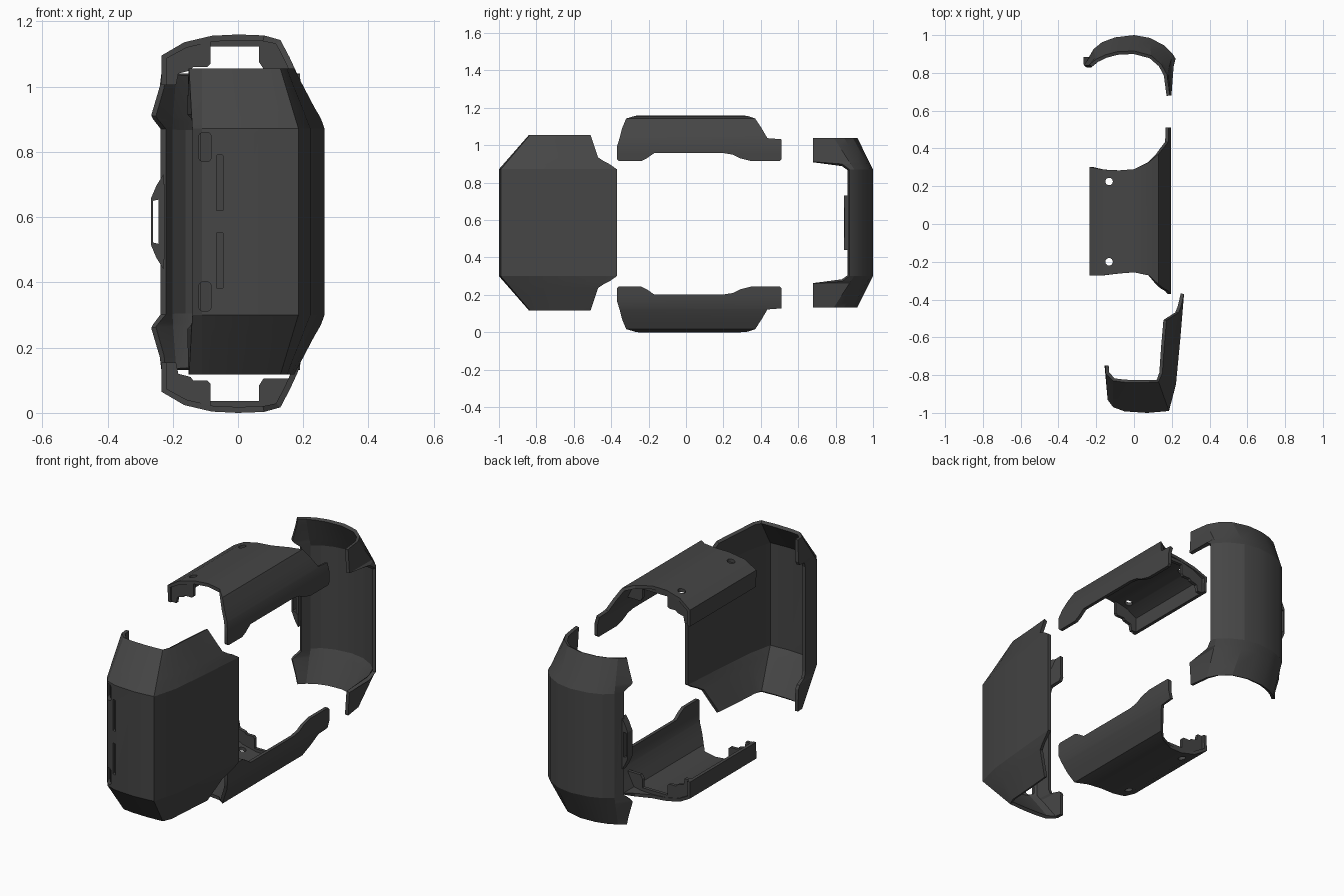
import bpy, bmesh, math
from mathutils import Matrix

if "Cube" in bpy.data.objects:
    bpy.data.objects.remove(bpy.data.objects["Cube"])

SHELL_H = 1.172   # z + mirrored z for the two end shells
PLATE_H = 1.16    # same for the top and bottom plates
WALL = 0.018

dark = bpy.data.materials.new("dark_plastic")
dark.diffuse_color = (0.06, 0.06, 0.06, 1)
dark.use_nodes = True
dark.node_tree.nodes["Principled BSDF"].inputs["Base Color"].default_value = dark.diffuse_color


def make(name, verts, faces):
    me = bpy.data.meshes.new(name)
    me.from_pydata(verts, [], faces)
    me.materials.append(dark)
    ob = bpy.data.objects.new(name, me)
    bpy.context.collection.objects.link(ob)
    return ob


def prism(name, pts, place, a, b):
    """Extrude a 2D polygon between depths a and b; place maps (u, v, d) to xyz."""
    n = len(pts)
    verts = [place(u, v, d) for d in (a, b) for u, v in pts]
    faces = [list(range(n))[::-1], list(range(n, 2 * n))]
    faces += [[i, (i + 1) % n, n + (i + 1) % n, n + i] for i in range(n)]
    ob = make(name, verts, faces)
    bm = bmesh.new()
    bm.from_mesh(ob.data)
    bmesh.ops.recalc_face_normals(bm, faces=bm.faces)
    bm.to_mesh(ob.data)
    bm.free()
    return ob


def along_y(u, v, d):
    return (u, d, v)


def along_x(u, v, d):
    return (d, u, v)


def along_z(u, v, d):
    return (u, v, d)


def pill(cx, cy, w, h, r, seg=4):
    """Upright rounded slot outline with corner radius r."""
    pts = []
    for q, (sx, sy) in enumerate(((1, 1), (-1, 1), (-1, -1), (1, -1))):
        for k in range(seg + 1):
            a = math.pi / 2 * (q + k / seg)
            pts.append((cx + sx * (w / 2 - r) + r * math.cos(a),
                        cy + sy * (h / 2 - r) + r * math.sin(a)))
    return pts


def sheet(name, rows):
    """Skin rows of points with quads."""
    n = len(rows[0])
    verts = [p for r in rows for p in r]
    faces = [(k * n + i, k * n + i + 1, (k + 1) * n + i + 1, (k + 1) * n + i)
             for k in range(len(rows) - 1) for i in range(n - 1)]
    return make(name, verts, faces)


def finish(ob, cutters=()):
    """Thicken inward, cut openings and bake the result."""
    m = ob.modifiers.new("wall", 'SOLIDIFY')
    m.thickness, m.offset, m.use_even_offset = WALL, -1, False
    for c in cutters:
        b = ob.modifiers.new("cut", 'BOOLEAN')
        b.operation, b.solver, b.object = 'DIFFERENCE', 'EXACT', c
    bpy.context.view_layer.update()
    dg = bpy.context.evaluated_depsgraph_get()
    me = bpy.data.meshes.new_from_object(ob.evaluated_get(dg))
    ob.modifiers.clear()
    ob.data = me
    for c in cutters:
        bpy.data.objects.remove(c)
    return ob


def mirror_z(ob, name, h):
    me = ob.data.copy()
    me.transform(Matrix.Translation((0, 0, h)) @ Matrix.Diagonal((1, 1, -1, 1)))
    me.flip_normals()
    new = bpy.data.objects.new(name, me)
    bpy.context.collection.objects.link(new)
    return new


def end_shell(name, full, rim, levels):
    """Loft the plan section from full size to the rim, above and below the middle."""
    z0, z1 = levels[0][0], levels[-1][0]
    upper = []
    for z, start, end in levels:
        t = (z - z0) / (z1 - z0)
        sec = [(a[0] + (b[0] - a[0]) * t, a[1] + (b[1] - a[1]) * t)
               for a, b in zip(full, rim)]
        sec[0], sec[-1] = start or sec[0], end or sec[-1]
        upper.append((z, sec))
    rows = [(SHELL_H - z, s) for z, s in reversed(upper)] + upper
    return sheet(name, [[(x, y, z) for x, y in s] for z, s in rows])


# Front grip shell: wraps the -y end, long wall on the right
front = end_shell(
    "front_shell",
    [(-.14, -.83), (-.14, -.93), (-.11, -.97), (-.05, -.992), (.07, -1),
     (.185, -.99), (.222, -.85), (.245, -.61), (.265, -.37)],
    [(-.152, -.75), (-.15, -.79), (-.11, -.83), (-.05, -.838), (.04, -.84),
     (.13, -.835), (.15, -.79), (.16, -.65), (.172, -.51)],
    [(.872, None, None), (.9, (-.142, -.82), (.255, -.41)),
     (.915, (-.155, -.76), (.247, -.44)), (.935, (-.155, -.75), (.235, -.47)),
     (1.055, None, None)])
cuts = []
for s in (1, -1):
    mid = SHELL_H / 2
    cuts.append(prism("slot_cutter", pill(-.056, mid + s * .119, .02, .17, .003), along_y, -1.05, -.93))
    cuts.append(prism("button_cutter", pill(-.101, mid + s * .229, .038, .09, .014), along_y, -1.05, -.935))
finish(front, cuts)

# Back shell: curved wrap around the +y end with corner tabs
back = end_shell(
    "back_shell",
    [(.22, .875), (.205, .9), (.16, .945), (.085, .985), (0, 1), (-.1, .988),
     (-.17, .962), (-.215, .925), (-.237, .872)],
    [(.19, .68), (.175, .79), (.145, .845), (.09, .892), (0, .916), (-.09, .912),
     (-.15, .896), (-.2, .873), (-.235, .845)],
    [(.87, None, None), (.9, (.21, .835), (-.26, .846)),
     (.912, (.198, .68), (-.266, .84)), (1.0, (.192, .68), (-.24, .84)),
     (1.04, None, None)])
finish(back)

# Strap loop on the left edge of the back shell
loop = prism("strap_loop",
             [(-.228, .44), (-.25, .475), (-.267, .515), (-.267, .657), (-.25, .697), (-.228, .732),
              (-.228, .668), (-.243, .654), (-.26, .65), (-.26, .522), (-.243, .518), (-.228, .504)],
             along_y, .845, .885)
bar = prism("strap_bar", [(-.243, .48), (-.226, .47), (-.226, .702), (-.243, .692)],
            along_y, .847, .885)

# Top plate: arched section, each station (x, z, y start, y end)
stations = [(-.235, 1.005, -.27, .3), (-.235, 1.095, -.272, .302), (-.165, 1.136, -.272, .288),
            (-.08, 1.156, -.262, .284), (0, 1.16, -.256, .29), (.08, 1.157, -.272, .328),
            (.13, 1.143, -.32, .37), (.158, 1.09, -.342, .405), (.182, 1.038, -.355, .435),
            (.184, 1.032, -.357, .51), (.195, .99, -.37, .51), (.195, .958, -.37, .51)]
top = make("top_plate",
           [(x, y, z) for x, z, a, b in stations for y in (a, b)],
           [(2 * i, 2 * i + 2, 2 * i + 3, 2 * i + 1) for i in range(len(stations) - 1)])
finish(top, [prism("screw_cutter",
                   [(-.132 + .02 * math.cos(k * math.pi / 8), y + .02 * math.sin(k * math.pi / 8))
                    for k in range(16)], along_z, 1.05, 1.3) for y in (.225, -.2)])

# Lower tabs of the plate's right wall and the ribs closing its ends
parts = [
    ("wall_tab_front", prism("top_wall_tab_front",
        [(-.37, .958), (-.37, .925), (-.36, .915), (-.24, .915), (-.21, .93), (-.17, .958)],
        along_x, .177, .195)),
    ("wall_tab_back", prism("top_wall_tab_back",
        [(.2, .958), (.25, .95), (.29, .93), (.35, .915), (.5, .915), (.51, .925), (.51, .958)],
        along_x, .177, .195)),
    ("corner_rib", prism("top_corner_rib",
        [(-.085, 1.145), (-.085, 1.123), (.065, 1.123), (.065, 1.075), (.078, 1.055),
         (.16, 1.055), (.125, 1.135), (.065, 1.145)], along_y, .265, .283)),
]
left_rib = [(-.23, 1.005), (-.19, 1.005), (-.183, 1.04), (-.145, 1.05), (-.138, 1.06), (-.095, 1.06),
            (-.085, 1.07), (-.085, 1.15), (-.165, 1.13), (-.23, 1.09)]
for tag, y in (("front", -.262), ("back", .265)):
    parts.append(("end_rib_" + tag, prism("top_end_rib_" + tag, left_rib, along_y, y, y + .018)))

# Bottom plate mirrors the top one
made = [top, mirror_z(top, "bottom_plate", PLATE_H)]
for tag, ob in parts:
    made += [ob, mirror_z(ob, "bottom_" + tag, PLATE_H)]

# Soft shading over shallow bends only
bpy.ops.object.select_all(action='DESELECT')
for ob in made + [front, back, loop, bar]:
    ob.select_set(True)
bpy.context.view_layer.objects.active = front
bpy.ops.object.shade_smooth_by_angle(angle=math.radians(18))
